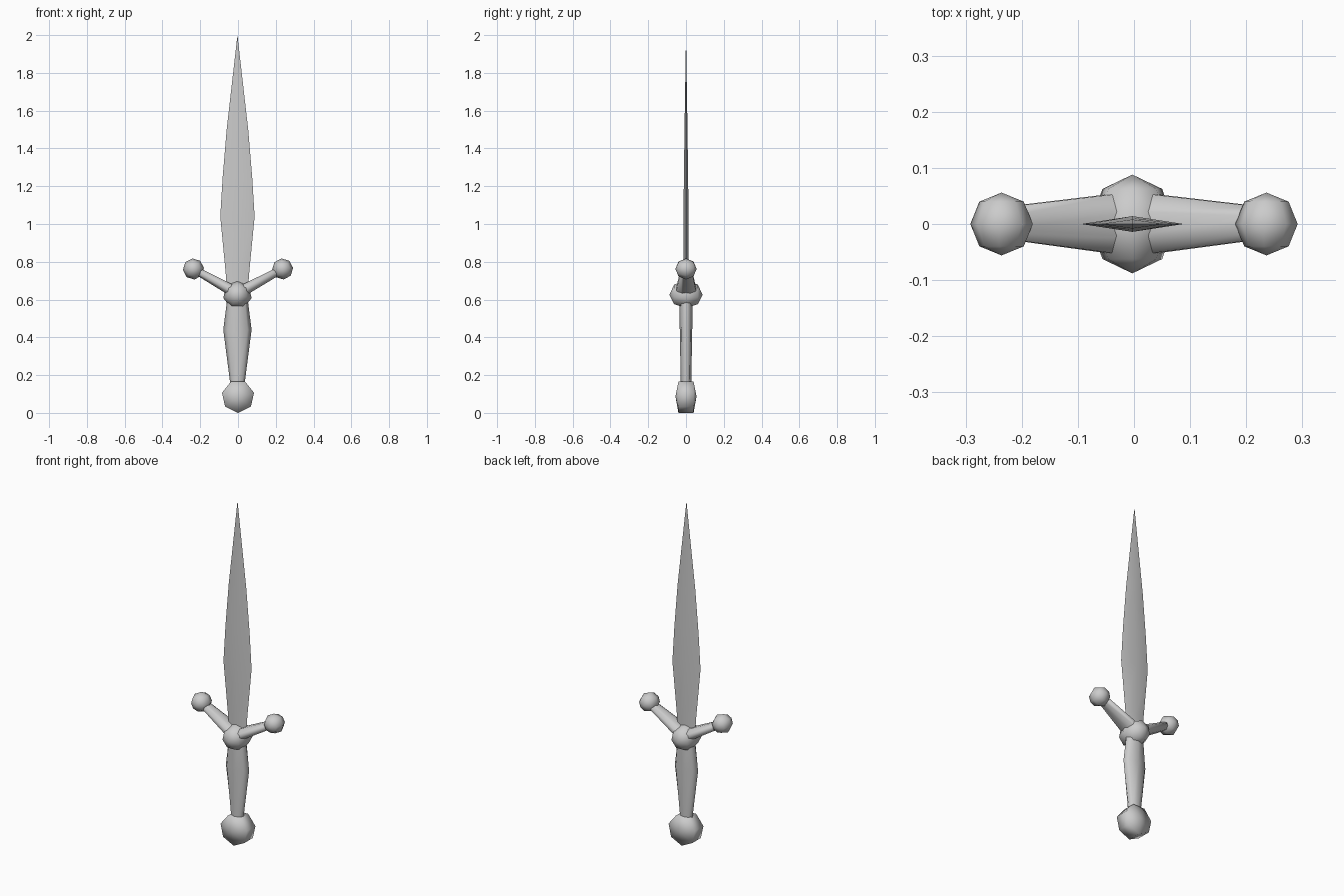
import bpy, bmesh, math
from mathutils import Vector

if "Cube" in bpy.data.objects:
    bpy.data.objects.remove(bpy.data.objects["Cube"])

CX = -0.003
steel = bpy.data.materials.new("grey steel")
steel.diffuse_color = (0.6, 0.6, 0.6, 1)
steel.use_nodes = True
steel.node_tree.nodes["Principled BSDF"].inputs["Base Color"].default_value = steel.diffuse_color


def loft(name, rings, sides, u, v, turn=0.0):
    """Skin rings of (centre, radius along u, radius along v); radius 0 is a point."""
    u, v = Vector(u), Vector(v)
    bm = bmesh.new()
    loops = []
    for c, ru, rv in rings:
        c = Vector(c)
        if ru == 0:
            loops.append([bm.verts.new(c)])
            continue
        angles = [turn + 2 * math.pi * i / sides for i in range(sides)]
        loops.append([bm.verts.new(c + u * ru * math.cos(a) + v * rv * math.sin(a)) for a in angles])
    for a, b in zip(loops, loops[1:]):
        for i in range(sides):
            j = (i + 1) % sides
            quad = [a[i % len(a)], a[j % len(a)], b[j % len(b)], b[i % len(b)]]
            bm.faces.new(list(dict.fromkeys(quad)))
    for end in (loops[0], loops[-1]):
        if len(end) > 2:
            bm.faces.new(end)
    bmesh.ops.recalc_face_normals(bm, faces=bm.faces)
    mesh = bpy.data.meshes.new(name)
    bm.to_mesh(mesh)
    bm.free()
    mesh.materials.append(steel)
    obj = bpy.data.objects.new(name, mesh)
    bpy.context.collection.objects.link(obj)
    bpy.ops.object.select_all(action='DESELECT')
    obj.select_set(True)
    bpy.context.view_layer.objects.active = obj
    bpy.ops.object.shade_smooth_by_angle(angle=math.radians(85))
    return obj


def knob(name, x, z, profile, sides, turn):
    """Faceted knob turned around the y axis; profile is (y, radius)."""
    loft(name, [((x, y, z), r, r) for y, r in profile], sides, (1, 0, 0), (0, 0, 1), turn)


def ball_profile(ry, r):
    return [(-ry, 0), (-ry * 0.71, r * 0.71), (0, r), (ry * 0.71, r * 0.71), (ry, 0)]


# Leaf-shaped blade with a diamond section
blade = [(0.60, 0.052, 0.014), (0.75, 0.063, 0.014), (1.04, 0.091, 0.014),
         (1.25, 0.078, 0.011), (1.50, 0.057, 0.008), (2.0, 0, 0)]
loft("blade", [((CX, 0, z), w, t) for z, w, t in blade], 4, (1, 0, 0), (0, 1, 0))

# Swelling grip
grip = [(0.14, 0.038, 0.028), (0.17, 0.040, 0.028), (0.44, 0.075, 0.033), (0.62, 0.052, 0.036)]
loft("grip", [((CX, 0, z), w, t) for z, w, t in grip], 8, (1, 0, 0), (0, 1, 0))

# Seven-sided pommel with shallow domed faces
knob("pommel", 0, 0.087, [(-0.056, 0), (-0.04, 0.087), (0.04, 0.087), (0.056, 0)], 7, -math.pi / 2)

# Guard hub
knob("guard_hub", CX, 0.625, ball_profile(0.088, 0.077), 7, math.pi / 2)

# Guard arms and their end balls
for side, label in ((-1, "left"), (1, "right")):
    start, end = Vector((CX, 0, 0.632)), Vector((side * 0.236, 0.002, 0.762))
    d = (end - start).normalized()
    up = d.cross(Vector((0, 1, 0)))
    loft(label + "_guard_arm", [(start, 0.034, 0.062), (end, 0.021, 0.030)], 8, up, (0, 1, 0), math.pi / 8)
    knob(label + "_guard_ball", end.x, end.z, ball_profile(0.056, 0.056), 8, 0.1)
